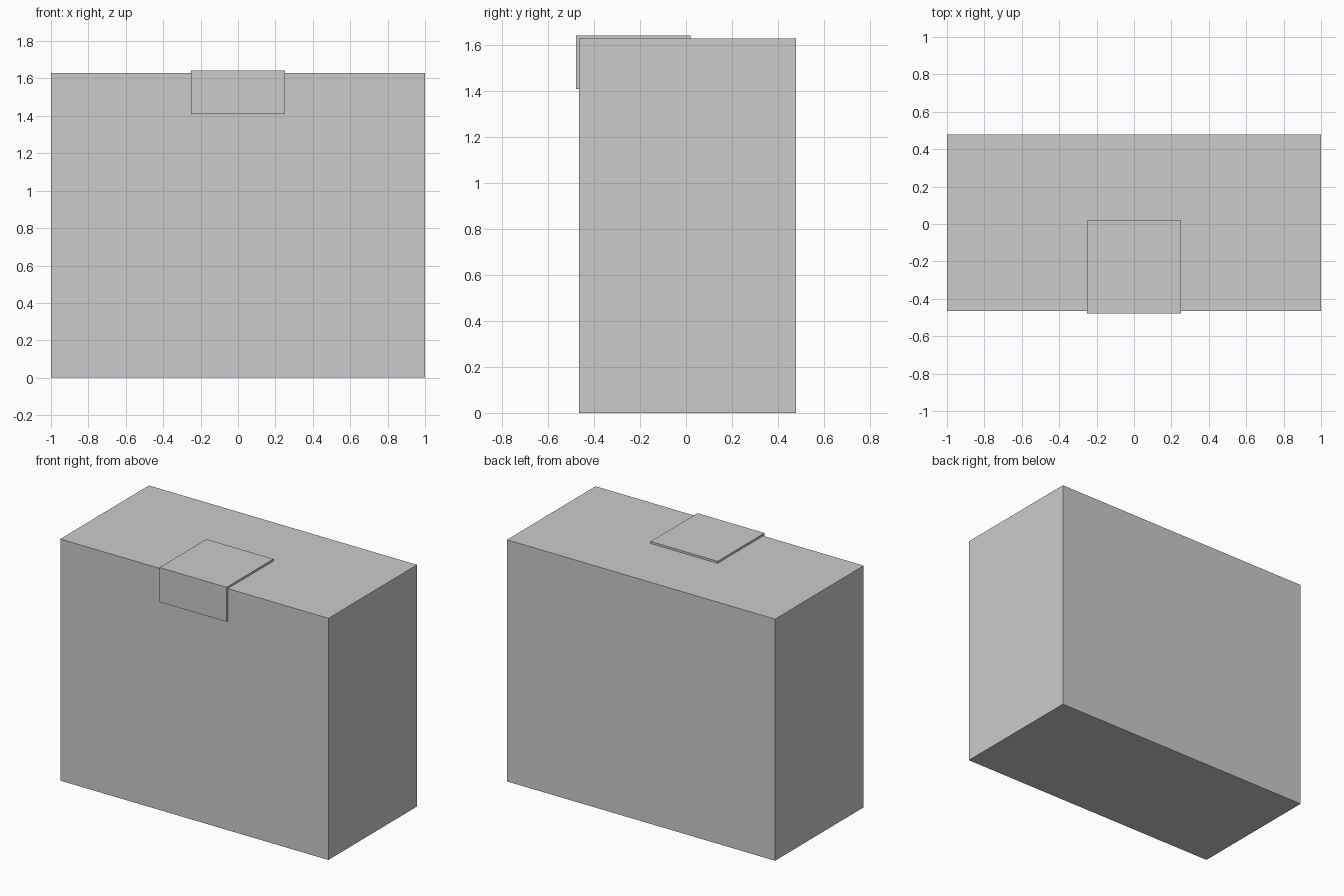
import bpy, bmesh

if "Cube" in bpy.data.objects:
    bpy.data.objects.remove(bpy.data.objects["Cube"])

FRONT, BACK, TOP = -0.465, 0.479, 1.629   # carton limits
T = 0.014                                 # tape thickness


def extrude_profile(name, profile, half_width):
    """Extrude a closed (y, z) profile along x, centred on x = 0."""
    bm = bmesh.new()
    face = bm.faces.new([bm.verts.new((-half_width, y, z)) for y, z in profile])
    ext = bmesh.ops.extrude_face_region(bm, geom=[face])
    verts = [g for g in ext["geom"] if isinstance(g, bmesh.types.BMVert)]
    bmesh.ops.translate(bm, verts=verts, vec=(2 * half_width, 0, 0))
    bmesh.ops.recalc_face_normals(bm, faces=bm.faces)
    mesh = bpy.data.meshes.new(name)
    bm.to_mesh(mesh)
    bm.free()
    obj = bpy.data.objects.new(name, mesh)
    bpy.context.collection.objects.link(obj)
    return obj


# Carton body
extrude_profile("carton", [(FRONT, 0), (BACK, 0), (BACK, TOP), (FRONT, TOP)], 1.0)

# Tape strip folded over the top front edge
extrude_profile("tape_strip", [
    (FRONT - T, 1.41), (FRONT, 1.41), (FRONT, TOP),
    (0.02, TOP), (0.02, TOP + T), (FRONT - T, TOP + T)], 0.25)
